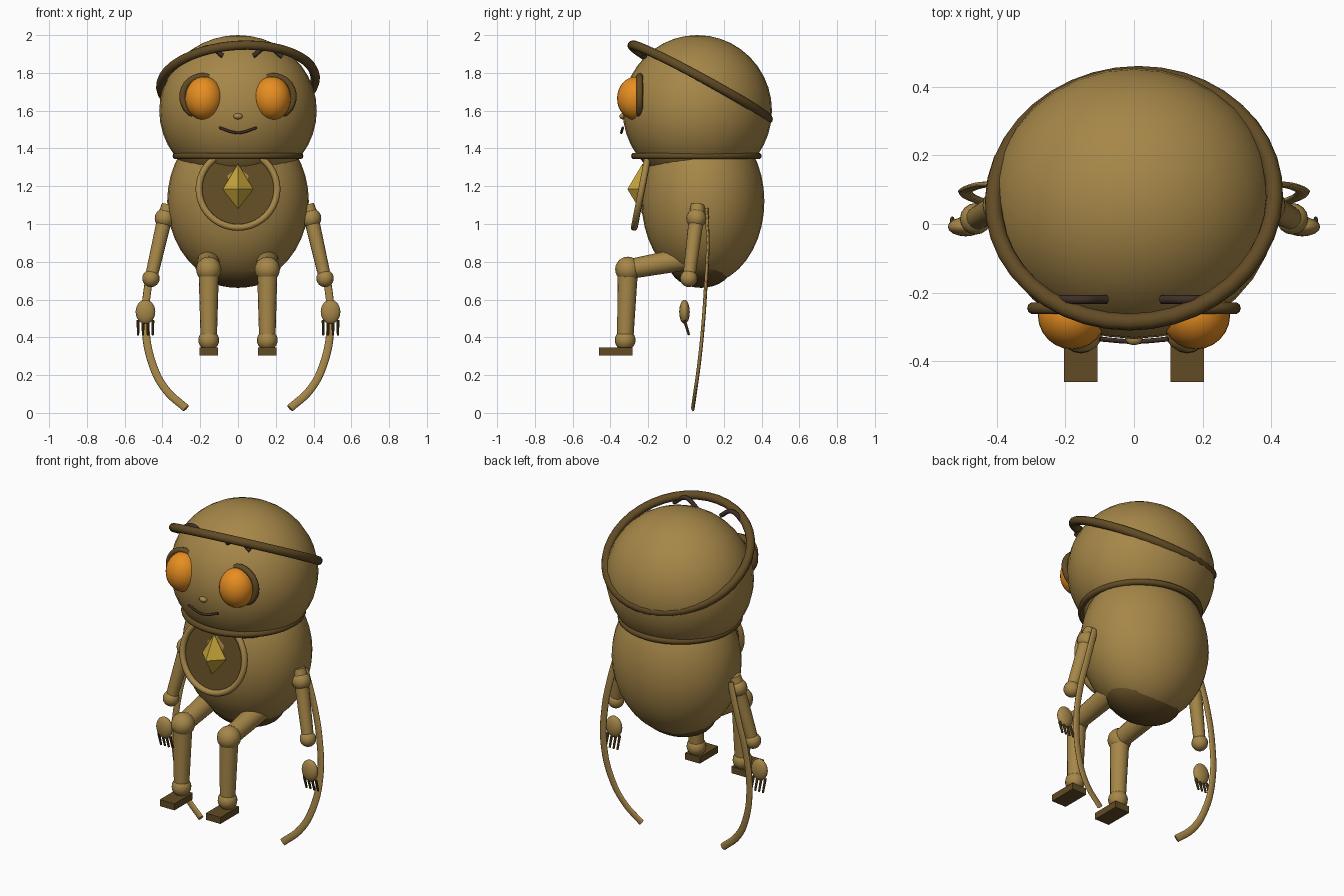
import bpy
import math
from mathutils import Vector

old = bpy.data.objects.get("Cube")
if old:
    bpy.data.objects.remove(old, do_unlink=True)


def material(name, rgb):
    m = bpy.data.materials.new(name)
    m.use_nodes = True
    m.diffuse_color = (*rgb, 1)
    m.node_tree.nodes["Principled BSDF"].inputs["Base Color"].default_value = (*rgb, 1)
    return m


TAN = material("tan", (0.38, 0.24, 0.065))
BROWN = material("dark_brown", (0.12, 0.07, 0.018))
ORANGE = material("orange", (0.80, 0.27, 0.015))
GOLD = material("gold", (0.60, 0.39, 0.045))
PLUM = material("dark_plum", (0.05, 0.027, 0.02))


def finish(name, mat, smooth=True):
    ob = bpy.context.object
    ob.name = name
    ob.data.materials.append(mat)
    if smooth:
        bpy.ops.object.shade_smooth_by_angle(angle=math.radians(40))
    return ob


def ball(name, mat, loc, size, segments=24, rings=16):
    bpy.ops.mesh.primitive_uv_sphere_add(segments=segments, ring_count=rings, location=loc)
    bpy.context.object.scale = size if isinstance(size, tuple) else (size,) * 3
    return finish(name, mat)


def ring(name, mat, loc, major, minor, rot=(0, 0, 0)):
    bpy.ops.mesh.primitive_torus_add(major_radius=major, minor_radius=minor, major_segments=40,
                                     minor_segments=10, location=loc,
                                     rotation=[math.radians(a) for a in rot])
    return finish(name, mat)


def limb(name, mat, start, end, r1, r2, sides=16):
    a, b = Vector(start), Vector(end)
    bpy.ops.mesh.primitive_cone_add(vertices=sides, radius1=r1, radius2=r2, depth=(b - a).length,
                                    location=(a + b) / 2,
                                    rotation=(b - a).to_track_quat('Z', 'Y').to_euler())
    return finish(name, mat)


def tube(name, mat, points, radius, flat=1.0):
    """Smooth tube through points, squashed along y by the factor flat."""
    cu = bpy.data.curves.new(name, 'CURVE')
    cu.dimensions = '3D'
    cu.bevel_depth = radius
    cu.bevel_resolution = 2
    cu.resolution_u = 6
    cu.use_fill_caps = True
    sp = cu.splines.new('BEZIER')
    sp.bezier_points.add(len(points) - 1)
    for bp, (x, y, z) in zip(sp.bezier_points, points):
        bp.co = (x, y / flat, z)
        bp.handle_left_type = bp.handle_right_type = 'AUTO'
    ob = bpy.data.objects.new(name, cu)
    ob.scale.y = flat
    bpy.context.collection.objects.link(ob)
    cu.materials.append(mat)
    return ob


# Torso, pelvis, collar
ball("body", TAN, (0, 0.09, 1.12), (0.375, 0.325, 0.44), 32, 20)
ball("pelvis", BROWN, (0, 0.08, 0.79), (0.23, 0.17, 0.128))
ring("collar", BROWN, (0, 0.055, 1.36), 0.328, 0.018)

# Chest medallion: disc, rim and faceted gem
bpy.ops.mesh.primitive_cylinder_add(vertices=32, radius=0.205, depth=0.012,
                                    location=(0, -0.222, 1.185),
                                    rotation=(math.radians(79), 0, 0))
finish("chest_disc", BROWN)
ring("chest_rim", TAN, (0, -0.235, 1.185), 0.207, 0.018, (79, 0, 0))
for end in (1, -1):
    bpy.ops.mesh.primitive_cone_add(vertices=4, radius1=0.08, radius2=0, depth=0.135,
                                    location=(0, -0.23, 1.185 + end * 0.0675),
                                    rotation=(0 if end > 0 else math.pi, 0, 0))
    finish("gem_top" if end > 0 else "gem_bottom", GOLD, smooth=False)

# Head, tilted headband, nose and mouth
ball("head", TAN, (0, 0.06, 1.6), (0.417, 0.395, 0.4), 32, 20)
ring("headband", BROWN, (0, 0.075, 1.75), 0.41, 0.025, (-28.5, -4, 0))
ball("nose", TAN, (0, -0.335, 1.57), (0.025, 0.018, 0.016), 12, 8)
tube("mouth", PLUM, [(-0.1, -0.335, 1.51), (0, -0.342, 1.483), (0.1, -0.335, 1.51)], 0.007)

# Paired parts
for s, side in ((1, "left"), (-1, "right")):
    # Eye, eye rim, brow
    ball(side + "_eye", ORANGE, (s * 0.18, -0.265, 1.665), (0.1, 0.1, 0.115))
    ring(side + "_eye_rim", BROWN, (s * 0.187, -0.245, 1.675), 0.106, 0.018, (90, 0, 0))
    tube(side + "_brow", PLUM, [(s * 0.08, -0.22, 1.89), (s * 0.155, -0.22, 1.935),
                                (s * 0.235, -0.22, 1.885)], 0.013)

    # Arm with a hand set apart from the elbow
    shoulder = (s * 0.388, 0.055, 1.03)
    elbow = (s * 0.461, 0.015, 0.712)
    limb(side + "_shoulder_stub", TAN, (s * 0.368, 0.062, 1.1), shoulder, 0.036, 0.042)
    ball(side + "_shoulder", TAN, shoulder, 0.053, 16, 12)
    limb(side + "_upper_arm", TAN, shoulder, elbow, 0.04, 0.033)
    ball(side + "_elbow", TAN, elbow, 0.046, 16, 12)
    ball(side + "_hand", TAN, (s * 0.49, -0.008, 0.535), (0.052, 0.028, 0.064), 16, 12)
    for i in range(4):
        x = s * (0.451 + 0.026 * i)
        limb(side + "_finger", BROWN, (x, -0.008, 0.49), (x, 0.016, 0.412), 0.008, 0.006, 8)

    # Long hanging strap
    tube(side + "_strap", TAN, [(s * 0.375, 0.11, 1.08), (s * 0.43, 0.115, 0.88),
                                (s * 0.475, 0.105, 0.68), (s * 0.49, 0.09, 0.46),
                                (s * 0.45, 0.068, 0.25), (s * 0.38, 0.05, 0.12),
                                (s * 0.275, 0.036, 0.024)], 0.021, 0.45)

    # Bent leg and foot
    x = s * 0.155
    knee, ankle = (x, -0.308, 0.76), (x, -0.322, 0.385)
    limb(side + "_thigh", TAN, (x, 0.02, 0.82), knee, 0.062, 0.052)
    ball(side + "_knee", TAN, knee, 0.067, 16, 12)
    limb(side + "_shin", TAN, knee, ankle, 0.054, 0.043)
    ball(side + "_ankle", TAN, ankle, 0.055, 16, 12)
    bpy.ops.mesh.primitive_cube_add(size=1, location=(x, -0.372, 0.325))
    bpy.context.object.scale = (0.098, 0.176, 0.04)
    finish(side + "_foot", BROWN, smooth=False)
